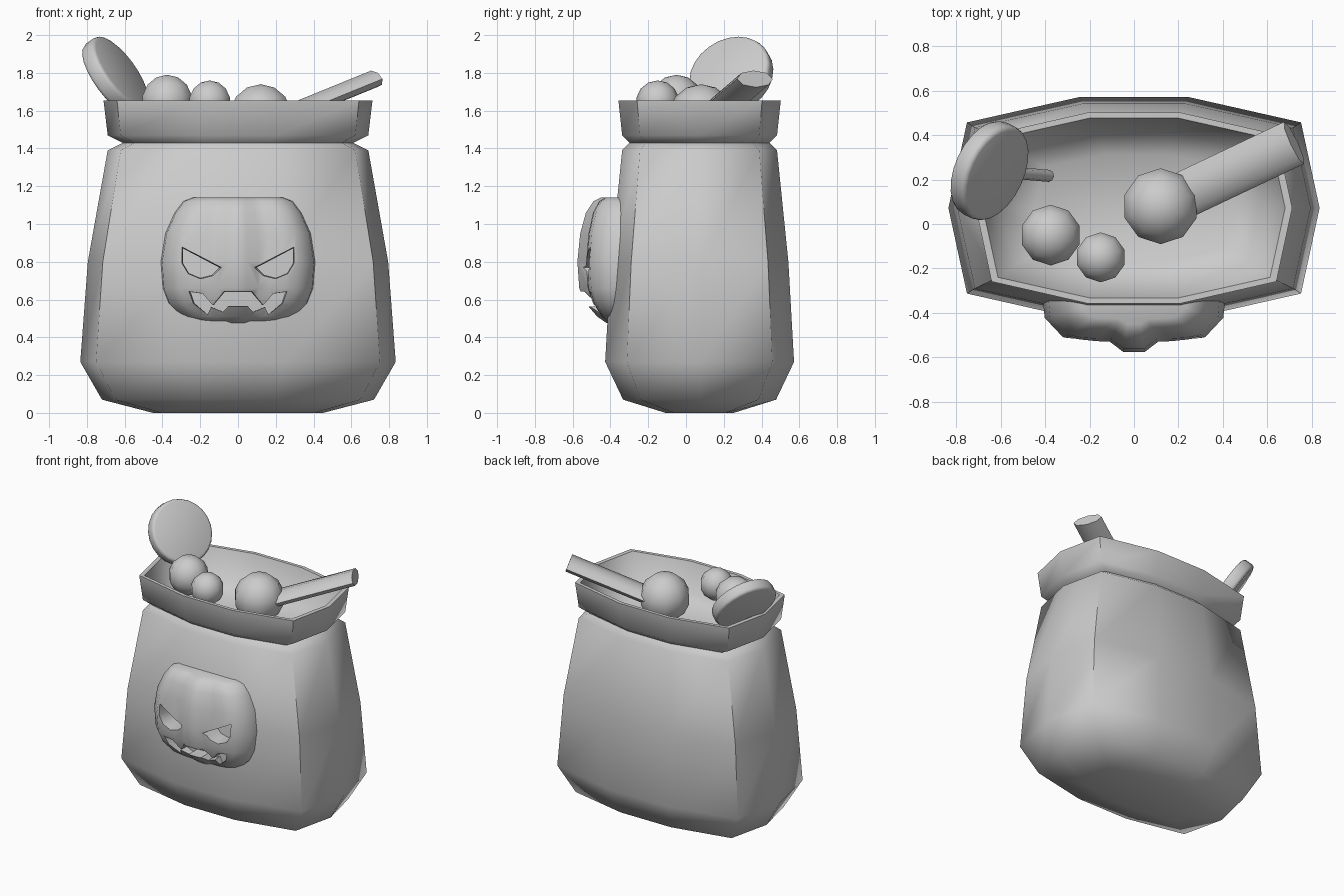
import bpy, bmesh, math
from mathutils import Vector

cube = bpy.data.objects.get("Cube")
if cube:
    bpy.data.objects.remove(cube, do_unlink=True)

grey = bpy.data.materials.new("plain_grey")
grey.use_nodes = True
grey.diffuse_color = (0.6, 0.6, 0.6, 1)
grey.node_tree.nodes["Principled BSDF"].inputs["Base Color"].default_value = (0.6, 0.6, 0.6, 1)


def smooth(obj, angle):
    bpy.ops.object.select_all(action='DESELECT')
    obj.select_set(True)
    bpy.context.view_layer.objects.active = obj
    bpy.ops.object.shade_smooth_by_angle(angle=math.radians(angle))


def add_object(name, bm):
    bmesh.ops.recalc_face_normals(bm, faces=bm.faces)
    mesh = bpy.data.meshes.new(name)
    bm.to_mesh(mesh)
    bm.free()
    obj = bpy.data.objects.new(name, mesh)
    bpy.context.collection.objects.link(obj)
    mesh.materials.append(grey)
    return obj


def loft(name, rings):
    """Skin a list of equal-length point rings and cap both ends."""
    bm = bmesh.new()
    loops = [[bm.verts.new(p) for p in ring] for ring in rings]
    for a, b in zip(loops, loops[1:]):
        for i in range(len(a)):
            j = (i + 1) % len(a)
            bm.faces.new((a[i], a[j], b[j], b[i]))
    bm.faces.new(loops[0])
    bm.faces.new(loops[-1])
    return add_object(name, bm)


def rod(name, start, end, radius, sides, flat=1.0, bevel=0.0):
    """Cylinder between two points, optionally flattened and bevelled."""
    start, end = Vector(start), Vector(end)
    bm = bmesh.new()
    bmesh.ops.create_cone(bm, cap_ends=True, segments=sides, radius1=radius,
                          radius2=radius, depth=(end - start).length)
    bmesh.ops.scale(bm, vec=(1, flat, 1), verts=bm.verts)
    if bevel:
        rims = [e for e in bm.edges if abs(e.verts[0].co.z - e.verts[1].co.z) < 1e-4]
        bmesh.ops.bevel(bm, geom=rims, offset=bevel, segments=2, profile=0.5,
                        affect='EDGES')
    obj = add_object(name, bm)
    obj.location = (start + end) / 2
    # local x stays level so a flattened rod lies on its broad side
    z = (end - start).normalized()
    x = Vector((0, 0, 1)).cross(z).normalized()
    obj.rotation_euler = (z.to_track_quat('Z', 'Y')).to_euler()
    from_axes = obj.rotation_euler.to_matrix()
    from_axes.col[0], from_axes.col[1], from_axes.col[2] = x, z.cross(x), z
    obj.rotation_euler = from_axes.to_euler()
    return obj


# Sack: ten-sided section swept through body, neck, rolled rim and inside
section = [(1, 0), (.9, .77), (.29, 1), (-.29, 1), (-.9, .77),
           (-1, 0), (-.9, -.77), (-.29, -1), (.29, -1), (.9, -.77)]
profile = [  # height, half width, half depth
    (0, .45, .18), (.07, .72, .405), (.27, .835, .5), (.8, .795, .47),
    (1.39, .69, .41), (1.43, .61, .37), (1.47, .69, .41), (1.655, .712, .43),
    (1.655, .68, .405), (1.45, .60, .34), (1.38, .45, .24)]
sack = loft("sack", [[(x * w, y * d + .072, z) for x, y in section]
                     for z, w, d in profile])
smooth(sack, 62)

# Pumpkin face: lobed half-round section, centre lobe proudest
lobes = [(-1, 0), (-.98, .35), (-.78, .72), (-.6, .78), (-.42, .8), (-.27, .8),
         (-.12, 1), (.12, 1), (.27, .8), (.42, .8), (.6, .78), (.78, .72),
         (.98, .35), (1, 0)]
levels = [  # height, half width, depth of the front
    (.475, .2, .42), (.51, .3, .47), (.58, .37, .53), (.66, .4, .565),
    (.8, .41, .575), (.95, .385, .56), (1.06, .335, .53), (1.12, .29, .49),
    (1.14, .24, .45)]
back = .34
pumpkin = loft("pumpkin_face", [[(x * w, -back - t * (d - back), z) for x, t in lobes]
                                for z, w, d in levels])


def carve(outline, flare):
    """Cut a shape through the pumpkin, widening towards the front."""
    cx = sum(p[0] for p in outline) / len(outline)
    cz = sum(p[1] for p in outline) / len(outline)
    cutter = loft("cutter", [[(cx + (x - cx) * s, y, cz + (z - cz) * s)
                              for x, z in outline]
                             for s, y in ((1, -.2), (1, -.44), (flare, -.62))])
    cutter.hide_render = True
    bpy.context.view_layer.objects.active = pumpkin
    cut = pumpkin.modifiers.new("carve", 'BOOLEAN')
    cut.operation, cut.solver, cut.object = 'DIFFERENCE', 'EXACT', cutter
    bpy.ops.object.modifier_apply(modifier=cut.name)
    bpy.data.objects.remove(cutter, do_unlink=True)


eye = [(.29, .87), (.1, .77), (.14, .73), (.2, .715), (.26, .74), (.29, .79)]
for side in (1, -1):
    carve([(x * side, z) for x, z in eye], 1.2)
half_mouth = [(.07, .64), (.13, .57), (.18, .63), (.25, .64), (.23, .58),
              (.16, .52), (.14, .56), (.08, .535), (.05, .565)]
carve(half_mouth + [(-x, z) for x, z in reversed(half_mouth)], 1.1)
smooth(pumpkin, 40)

# Round sweets
for name, place, radius in (("sweet_right", (-.375, -.05, 1.65), .14),
                            ("sweet_middle", (-.15, -.15, 1.645), .115),
                            ("sweet_left", (.12, .08, 1.565), .175)):
    bm = bmesh.new()
    bmesh.ops.create_uvsphere(bm, u_segments=10, v_segments=7, radius=radius)
    ball = add_object(name, bm)
    ball.location = place
    smooth(ball, 60)

# Lollipop disc and its stick
centre = Vector((-.65, .24, 1.785))
facing = Vector((.75, -.35, .55)).normalized()
disc = rod("lollipop_disc", centre - facing * .045, centre + facing * .045, .228, 24,
           bevel=.02)
smooth(disc, 50)
stick = rod("lollipop_stick", centre, centre + Vector((.57, -.05, -.81)) * .47, .027, 8)
smooth(stick, 50)

# Flat candy bar leaning on the rim
bar = rod("candy_bar", (.16, .1, 1.54), (.72, .365, 1.768), .105, 8, flat=.45)
smooth(bar, 50)
